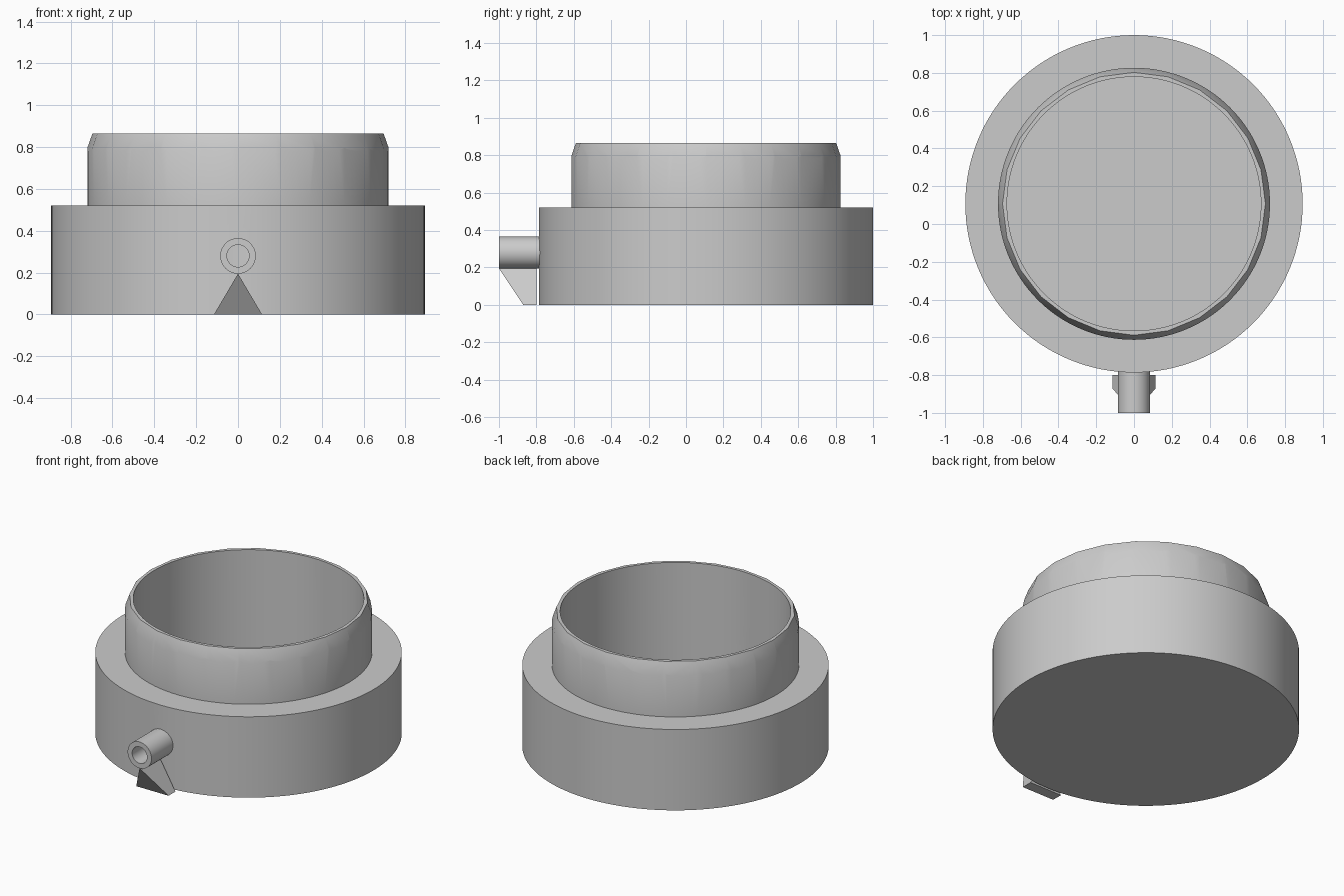
import bpy, bmesh, math
from mathutils import Matrix, Vector

cube = bpy.data.objects.get("Cube")
if cube:
    bpy.data.objects.remove(cube, do_unlink=True)

grey = bpy.data.materials.new("plain grey")
grey.use_nodes = True
colour = (0.6, 0.6, 0.6, 1)
grey.diffuse_color = colour
grey.node_tree.nodes["Principled BSDF"].inputs["Base Color"].default_value = colour

CENTRE_Y = 0.107
BORE_Z = 0.28
AXIS = Matrix.Translation((0, CENTRE_Y, 0))
# Local z runs back from the tip of the spout
SPOUT = Matrix.Translation((0, -1, BORE_Z)) @ Matrix.Rotation(-math.pi / 2, 4, "X")


def add_object(name, bm, matrix=Matrix()):
    bmesh.ops.transform(bm, matrix=matrix, verts=bm.verts)
    bmesh.ops.recalc_face_normals(bm, faces=bm.faces)
    mesh = bpy.data.meshes.new(name)
    bm.to_mesh(mesh)
    bm.free()
    mesh.materials.append(grey)
    ob = bpy.data.objects.new(name, mesh)
    bpy.context.collection.objects.link(ob)
    return ob


def lathe(name, profile, sides, matrix):
    """Spin a closed (radius, height) profile about local z."""
    bm = bmesh.new()
    points = [bm.verts.new((0, r, z)) for r, z in profile]
    edges = [bm.edges.new((a, b)) for a, b in zip(points, points[1:] + points[:1])
             if a.co.y or b.co.y]
    bmesh.ops.spin(bm, geom=points + edges, axis=(0, 0, 1), cent=(0, 0, 0),
                   angle=math.tau, steps=sides)
    bmesh.ops.remove_doubles(bm, verts=bm.verts, dist=1e-4)
    return add_object(name, bm, matrix)


def activate(ob):
    bpy.ops.object.select_all(action="DESELECT")
    ob.select_set(True)
    bpy.context.view_layer.objects.active = ob


def cut(ob, cutter, operation):
    cutter.hide_render = True
    mod = ob.modifiers.new("cut", "BOOLEAN")
    mod.operation = operation
    mod.solver = "EXACT"
    mod.object = cutter
    activate(ob)
    bpy.ops.object.modifier_apply(modifier=mod.name)
    bpy.data.objects.remove(cutter, do_unlink=True)


def smooth(ob):
    activate(ob)
    bpy.ops.object.shade_smooth_by_angle(angle=math.radians(30))


# Wide cup with a thin floor
base = lathe("base", [(0, 0), (0.893, 0), (0.893, 0.52), (0.672, 0.52),
                      (0.672, 0.05), (0, 0.05)], 128, AXIS)
bore = lathe("bore_cutter", [(0, -0.1), (0.053, -0.1), (0.053, 0.6), (0, 0.6)], 48, SPOUT)
cut(base, bore, "DIFFERENCE")

# Round collar, its rim bevelled by a coarser cone
collar = lathe("collar", [(0.672, 0.52), (0.72, 0.52), (0.72, 0.95), (0.672, 0.95)], 128, AXIS)
cone = lathe("rim_cutter", [(0, 0.4), (0.859, 0.4), (0.696, 0.865), (0, 0.865)], 24, AXIS)
cut(collar, cone, "INTERSECT")

# Hollow spout
spout = lathe("spout", [(0.053, 0), (0.085, 0), (0.085, 0.25), (0.053, 0.25)], 48, SPOUT)

# Wedge bracket under the spout
bm = bmesh.new()
back = [bm.verts.new(p) for p in ((-0.115, -0.8, 0), (0.115, -0.8, 0), (0, -0.8, 0.195))]
front = [bm.verts.new(v.co + Vector((0, -0.2 if v.co.z else -0.07, 0))) for v in back]
bm.faces.new(back)
bm.faces.new(front)
for i in range(3):
    j = (i + 1) % 3
    bm.faces.new((back[i], back[j], front[j], front[i]))
add_object("spout_bracket", bm)

for part in (base, collar, spout):
    smooth(part)
